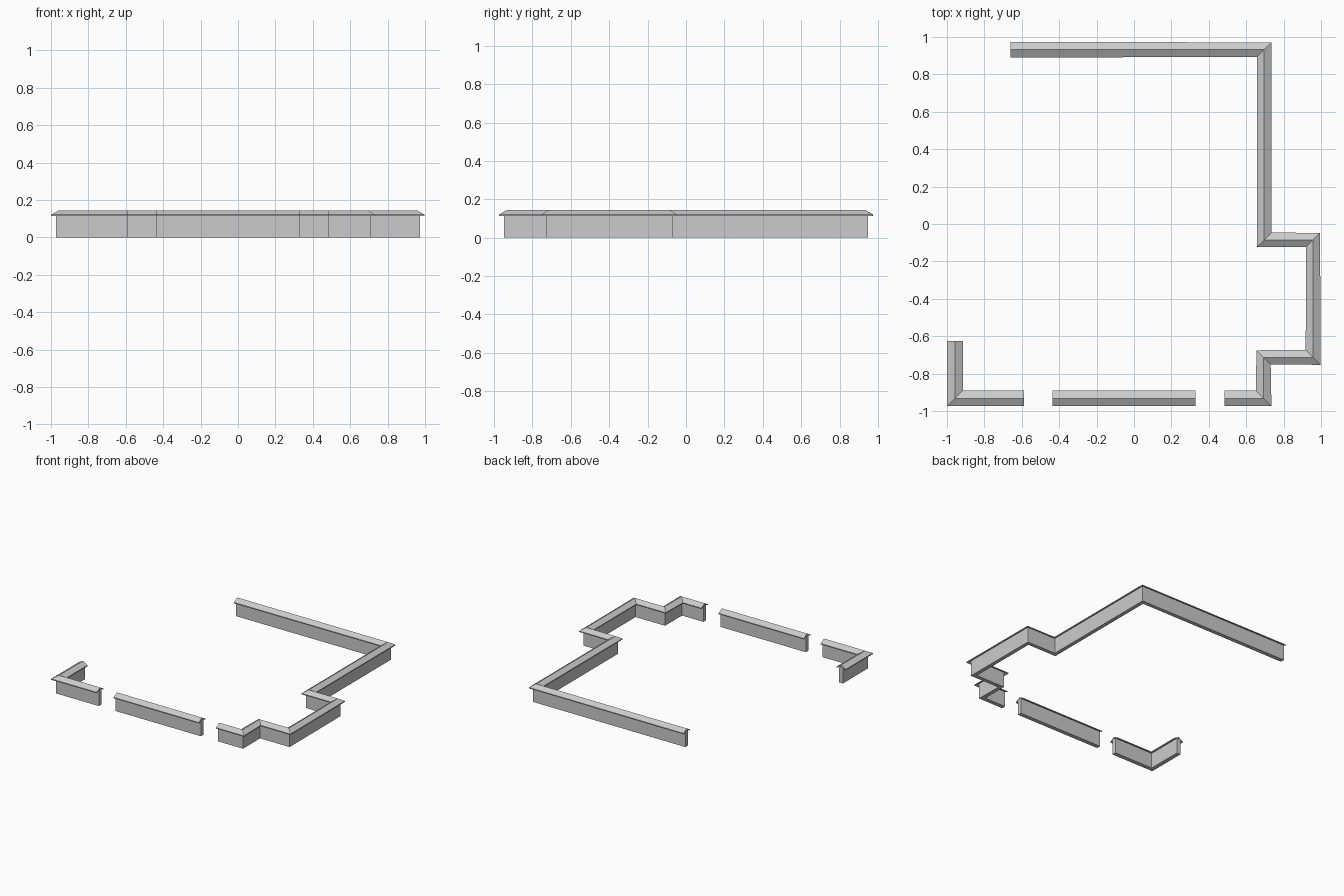
import bpy, bmesh
from mathutils import Vector

if "Cube" in bpy.data.objects:
    bpy.data.objects.remove(bpy.data.objects["Cube"])

# Cross-sections: (sideways offset from the ridge line, height)
WALL = [(-0.017, 0), (0.017, 0), (0.017, 0.128), (-0.017, 0.128)]
COPING = [(-0.042, 0.113), (0, 0.134), (0.042, 0.113),
          (0.042, 0.121), (0, 0.145), (-0.042, 0.121)]


def sweep(name, path, profile):
    """Sweep a profile along a path with mitred corners.
    Each path point is x, y, width factor."""
    pts = [Vector(p[:2]) for p in path]
    bm = bmesh.new()
    rings = []
    for i, p in enumerate(pts):
        dirs = []
        if i > 0:
            dirs.append((p - pts[i - 1]).normalized())
        if i < len(pts) - 1:
            dirs.append((pts[i + 1] - p).normalized())
        normals = [Vector((-d.y, d.x)) for d in dirs]
        side = sum(normals, Vector((0, 0)))
        side = side / side.dot(normals[0]) * path[i][2]
        rings.append([bm.verts.new((p.x + side.x * o, p.y + side.y * o, z))
                      for o, z in profile])
    n = len(profile)
    for a, b in zip(rings, rings[1:]):
        for k in range(n):
            bm.faces.new((a[k], a[(k + 1) % n], b[(k + 1) % n], b[k]))
    bm.faces.new(rings[0])
    bm.faces.new(rings[-1])
    bmesh.ops.recalc_face_normals(bm, faces=bm.faces)
    mesh = bpy.data.meshes.new(name)
    bm.to_mesh(mesh)
    bm.free()
    obj = bpy.data.objects.new(name, mesh)
    bpy.context.collection.objects.link(obj)


# Ridge lines of the three separate wall runs
FRONT, BACK = -0.932, 0.932
RUNS = {
    "main": [(-0.66, BACK, 1), (0.696, BACK, 0.92), (0.696, -0.085, 0.92),
             (0.957, -0.085, 0.9), (0.958, -0.713, 0.95), (0.693, -0.713, 0.9),
             (0.693, FRONT, 1), (0.485, FRONT, 1)],
    "front": [(0.33, FRONT, 1), (-0.437, FRONT, 1)],
    "left_corner": [(-0.588, FRONT, 1), (-0.957, FRONT, 1), (-0.957, -0.625, 1)],
}

# Low wall and pitched coping for every run
for label, path in RUNS.items():
    sweep(label + "_wall", path, WALL)
    sweep(label + "_coping", path, COPING)
